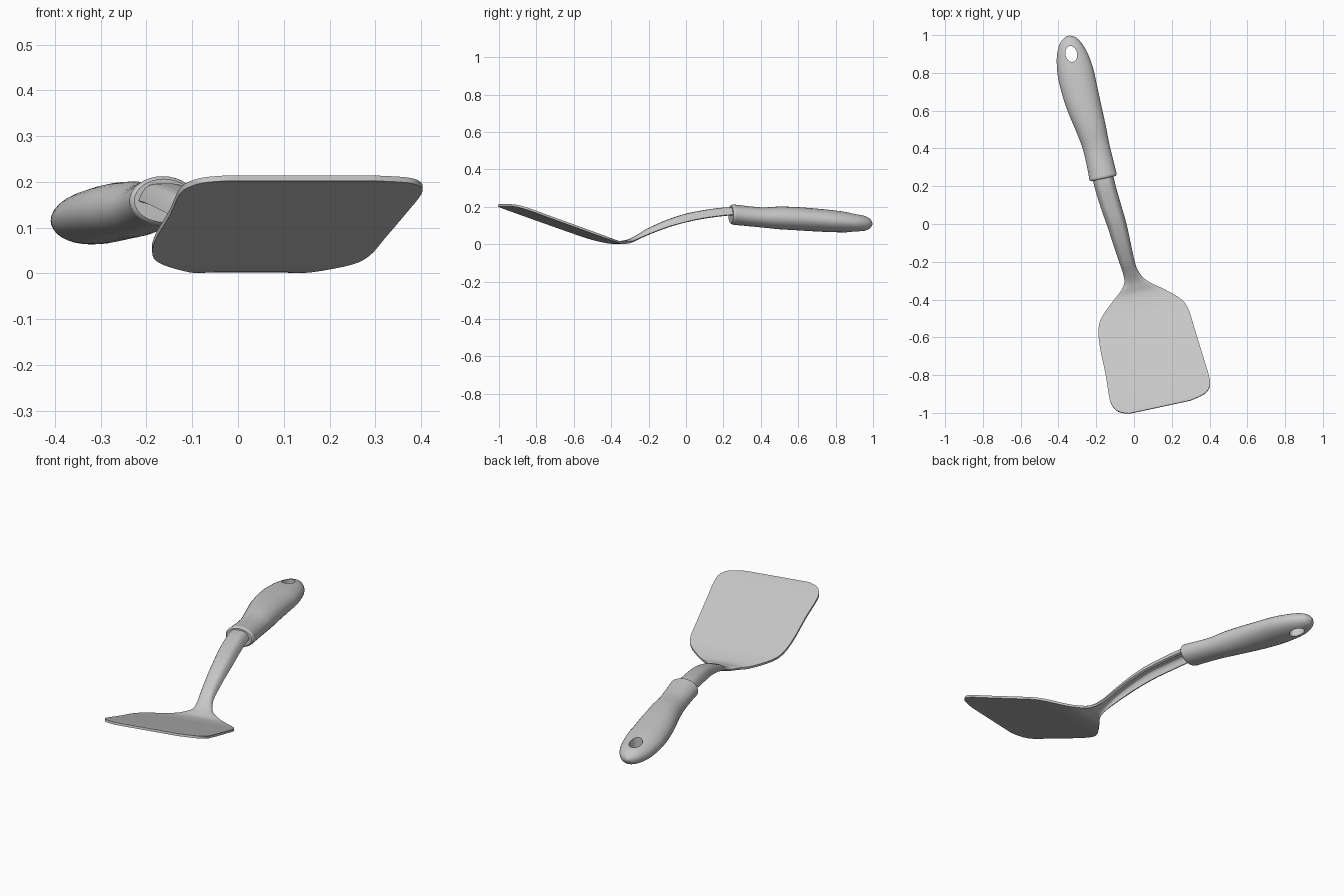
import bpy, bmesh, math
from mathutils import Vector

old = bpy.data.objects.get("Cube")
if old:
    bpy.data.objects.remove(old, do_unlink=True)

# One grey for the whole tool
GREY = (0.58, 0.58, 0.58, 1)
grey = bpy.data.materials.new("light grey")
grey.use_nodes = True
grey.diffuse_color = GREY
shader = next(n for n in grey.node_tree.nodes if n.type == 'BSDF_PRINCIPLED')
shader.inputs["Base Color"].default_value = GREY
shader.inputs["Roughness"].default_value = 0.6

ALONG = Vector((0.21, -0.98, 0)).normalized()    # handle to blade tip
ACROSS = Vector((0.98, 0.21, 0)).normalized()


def smooth_rows(rows, steps):
    """Catmull-Rom interpolation through rows of numbers."""
    pts = [rows[0]] + rows + [rows[-1]]
    out = []
    for i in range(len(rows) - 1):
        for s in range(steps):
            t = s / steps
            out.append([0.5 * (2 * b + (c - a) * t + (2 * a - 5 * b + 4 * c - d) * t * t
                               + (3 * b - a - 3 * c + d) * t ** 3)
                        for a, b, c, d in zip(*pts[i:i + 4])])
    return out + [rows[-1]]


def loft(name, rings, closed):
    """Skin a list of equally long point rows."""
    bm = bmesh.new()
    grid = [[bm.verts.new(p) for p in ring] for ring in rings]
    n = len(grid[0])
    for a, b in zip(grid, grid[1:]):
        for i in range(n if closed else n - 1):
            j = (i + 1) % n
            bm.faces.new((a[i], b[i], b[j], a[j]))
    if closed:
        bm.faces.new(grid[0])
        bm.faces.new(grid[-1])
        bmesh.ops.recalc_face_normals(bm, faces=bm.faces)
    mesh = bpy.data.meshes.new(name)
    bm.to_mesh(mesh)
    bm.free()
    mesh.materials.append(grey)
    obj = bpy.data.objects.new(name, mesh)
    bpy.context.collection.objects.link(obj)
    return obj


def activate(obj):
    bpy.ops.object.select_all(action='DESELECT')
    obj.select_set(True)
    bpy.context.view_layer.objects.active = obj


# Blade and channelled neck: along, centre across, half width, top height, side drop
sheet_rows = [
    [-0.31, -0.110, 0.055, 0.195, 0.035],
    [-0.23, -0.108, 0.055, 0.196, 0.040],
    [-0.12, -0.100, 0.054, 0.182, 0.040],
    [-0.02, -0.090, 0.051, 0.163, 0.040],
    [0.085, -0.084, 0.046, 0.130, 0.035],
    [0.19, -0.078, 0.040, 0.085, 0.028],
    [0.24, -0.072, 0.040, 0.056, 0.020],
    [0.29, -0.062, 0.052, 0.030, 0.012],
    [0.33, -0.055, 0.085, 0.019, 0.005],
    [0.37, -0.052, 0.135, 0.015, 0.001],
    [0.44, -0.052, 0.212, 0.031, 0],
    [0.50, -0.056, 0.243, 0.051, 0],
    [0.60, -0.058, 0.255, 0.086, 0],
    [0.75, -0.052, 0.262, 0.138, 0],
    [0.88, -0.050, 0.270, 0.184, 0],
    [0.93, -0.050, 0.257, 0.201, 0],
    [0.958, -0.055, 0.225, 0.210, 0],
    [0.975, -0.070, 0.165, 0.214, 0],
]
COLS = 20
sheet = []
for u, v, half, top, drop in smooth_rows(sheet_rows, 4):
    ring = []
    for i in range(COLS + 1):
        t = 2 * i / COLS - 1
        p = ALONG * u + ACROSS * (v + half * t)
        p.z = top - drop * t ** 4
        ring.append(p)
    sheet.append(ring)
blade = loft("blade_and_neck", sheet, False)
solid = blade.modifiers.new("thickness", 'SOLIDIFY')
solid.thickness = 0.012
solid.offset = -1

# Rounded grip: centre x, centre y, half width, bottom, top
grip_rows = [
    [-0.162, 0.240, 0.066, 0.112, 0.206],
    [-0.164, 0.250, 0.074, 0.105, 0.212],
    [-0.169, 0.275, 0.073, 0.102, 0.210],
    [-0.198, 0.400, 0.071, 0.090, 0.197],
    [-0.226, 0.500, 0.079, 0.080, 0.201],
    [-0.258, 0.600, 0.089, 0.074, 0.198],
    [-0.286, 0.700, 0.095, 0.068, 0.190],
    [-0.309, 0.800, 0.096, 0.064, 0.180],
    [-0.328, 0.890, 0.083, 0.064, 0.166],
    [-0.339, 0.945, 0.063, 0.070, 0.154],
    [-0.345, 0.980, 0.038, 0.082, 0.138],
    [-0.348, 0.996, 0.008, 0.104, 0.116],
]
SIDES = 32
grip = []
for x, y, half, low, high in smooth_rows(grip_rows, 4):
    ring = []
    for i in range(SIDES):
        a = math.tau * i / SIDES
        p = Vector((x, y, (low + high) / 2)) + ACROSS * half * math.cos(a)
        p.z += (high - low) / 2 * math.sin(a)
        ring.append(p)
    grip.append(ring)
handle = loft("handle", grip, True)

# Oval hanging hole through the end of the grip
bpy.ops.mesh.primitive_cylinder_add(vertices=24, radius=1, depth=1, location=(-0.332, 0.9, 0.12))
cutter = bpy.context.object
cutter.name = "hole_cutter"
cutter.scale = (0.031, 0.043, 0.5)
cutter.rotation_euler.z = math.atan2(0.21, 0.98)
cutter.hide_render = True
cutter.data.materials.append(grey)
activate(handle)
cut = handle.modifiers.new("hanging_hole", 'BOOLEAN')
cut.operation = 'DIFFERENCE'
cut.solver = 'EXACT'
cut.object = cutter
bpy.ops.object.modifier_apply(modifier=cut.name)
bpy.data.objects.remove(cutter, do_unlink=True)

for obj in (blade, handle):
    activate(obj)
    for mod in list(obj.modifiers):
        bpy.ops.object.modifier_apply(modifier=mod.name)
    bpy.ops.object.shade_smooth_by_angle(angle=math.radians(40))
